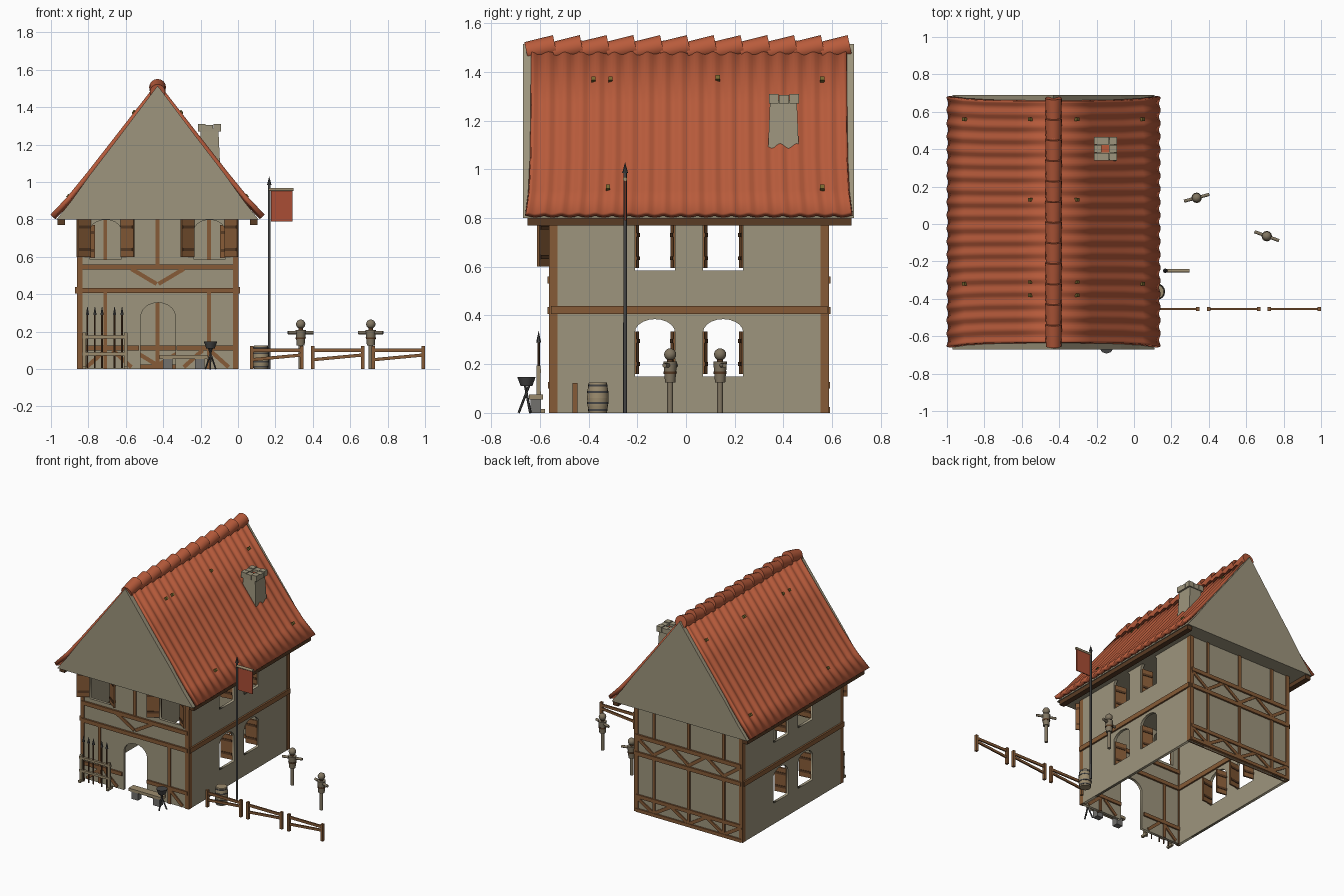
import bpy, bmesh, math
from mathutils import Vector, Matrix

if "Cube" in bpy.data.objects:
    bpy.data.objects.remove(bpy.data.objects["Cube"])


def material(name, r, g, b):
    m = bpy.data.materials.new(name)
    m.use_nodes = True
    m.diffuse_color = (r, g, b, 1)
    m.node_tree.nodes["Principled BSDF"].inputs["Base Color"].default_value = (r, g, b, 1)
    return m


PLASTER = material("plaster", .34, .30, .205)
TILE = material("roof_tile", .48, .105, .044)
TIMBER = material("timber", .24, .105, .038)
DARKWOOD = material("dark_wood", .10, .045, .018)
PALEWOOD = material("pale_wood", .33, .26, .155)
IRON = material("iron", .06, .06, .06)
STONE = material("stone", .17, .165, .155)
CANVAS = material("canvas", .22, .18, .12)
MOSS = material("moss", .19, .14, .03)
CLOTH = material("red_cloth", .40, .075, .035)
X, Y, Z = Vector((1, 0, 0)), Vector((0, 1, 0)), Vector((0, 0, 1))


def finish(name, bm, mat, smooth=False):
    bmesh.ops.recalc_face_normals(bm, faces=bm.faces)
    me = bpy.data.meshes.new(name)
    bm.to_mesh(me)
    bm.free()
    ob = bpy.data.objects.new(name, me)
    bpy.context.collection.objects.link(ob)
    me.materials.append(mat)
    if smooth:
        bpy.ops.object.select_all(action='DESELECT')
        ob.select_set(True)
        bpy.context.view_layer.objects.active = ob
        bpy.ops.object.shade_smooth_by_angle(angle=math.radians(40))
    return ob


def box(name, x0, x1, y0, y1, z0, z1, mat):
    bm = bmesh.new()
    m = Matrix.Translation(((x0 + x1) / 2, (y0 + y1) / 2, (z0 + z1) / 2)) @ Matrix.Diagonal((x1 - x0, y1 - y0, z1 - z0, 1))
    bmesh.ops.create_cube(bm, size=1, matrix=m)
    return finish(name, bm, mat)


def beam(name, p, q, width, depth, mat=TIMBER, ref=Y):
    """Square timber from p to q; depth is measured along ref."""
    p, q = Vector(p), Vector(q)
    a = (q - p).normalized()
    rot = Matrix((ref.cross(a), ref, a)).transposed().to_4x4()
    size = Matrix.Diagonal((width, depth, (q - p).length, 1))
    bm = bmesh.new()
    bmesh.ops.create_cube(bm, size=1, matrix=Matrix.Translation((p + q) / 2) @ rot @ size)
    return finish(name, bm, mat)


def rod(name, p, q, r0, r1, mat, segs=10):
    p, q = Vector(p), Vector(q)
    m = Matrix.Translation((p + q) / 2) @ (q - p).to_track_quat('Z', 'Y').to_matrix().to_4x4()
    bm = bmesh.new()
    bmesh.ops.create_cone(bm, cap_ends=True, segments=segs, radius1=r0, radius2=r1, depth=(q - p).length, matrix=m)
    return finish(name, bm, mat, True)


def arch(u0, u1, base, spring, top):
    c, r = (u0 + u1) / 2, (u1 - u0) / 2
    curve = [(c + r * math.cos(math.pi * i / 10), spring + (top - spring) * math.sin(math.pi * i / 10)) for i in range(11)]
    return [(u1, base)] + curve + [(u0, base)]


def wall(name, outline, holes, loc, turn):
    cu = bpy.data.curves.new(name, 'CURVE')
    cu.dimensions, cu.fill_mode, cu.extrude = '2D', 'BOTH', .01
    for pts in [outline] + holes:
        s = cu.splines.new('POLY')
        s.points.add(len(pts) - 1)
        for pt, (u, v) in zip(s.points, pts):
            pt.co = (u, v, 0, 1)
        s.use_cyclic_u = True
    ob = bpy.data.objects.new(name, cu)
    bpy.context.collection.objects.link(ob)
    ob.location, ob.rotation_euler = loc, (math.pi / 2, 0, turn)
    cu.materials.append(PLASTER)
    bpy.ops.object.select_all(action='DESELECT')
    ob.select_set(True)
    bpy.context.view_layer.objects.active = ob
    bpy.ops.object.convert(target='MESH')


def shutter(name, hx, hy, angle, z0, z1):
    d = Vector((math.cos(angle), math.sin(angle), 0))
    n, h = Z.cross(d), Vector((hx, hy, 0))
    mid = h + d * .043
    beam(name, mid + Z * z0, mid + Z * z1, .085, .012, TIMBER, n)
    for z in (z0 + .04, z1 - .04):
        beam(name + "_batten", h + d * .004 + Z * z, h + d * .08 + Z * z, .016, .02, DARKWOOD, n)


# Walls with arched openings
L, R, F, B, MID = -.85, -.01, -.545, .57, -.43
front_windows = [(-.79, -.625), (-.235, -.07)]
side_windows = [(-.21, -.045), (.07, .235)]
door = arch(-.52, -.335, 0, .28, .355)
wall("front_wall", [(L, 0), (L, .85), (R, .85), (R, 0)] + door,
     [arch(a, b, .585, .74, .798) for a, b in front_windows], (0, F, 0), 0)
wall("back_wall", [(L, 0), (L, .85), (R, .85), (R, 0)], [], (0, B, 0), 0)
side_holes = [arch(a, b, z, z + .18, z + .235) for a, b in side_windows for z in (.15, .585)]
for name, x in (("right_wall", L), ("left_wall", R)):
    wall(name, [(F, 0), (F, .85), (B, .85), (B, 0)], side_holes, (x, 0, 0), math.pi / 2)
    inward = 1 if x == L else -1
    for a, b in side_windows:
        for z in (.16, .595):
            shutter(name + "_shutter", x, a, math.pi / 2 - inward * math.radians(82), z, z + .175)
            shutter(name + "_shutter", x, b, -math.pi / 2 + inward * math.radians(82), z, z + .175)
            bpy.context.view_layer.update()
    # Storey rail along the side
    beam(name + "_rail", (x, F - .01, .422), (x, B + .01, .422), .034, .044, ref=X)
for a, b in front_windows:
    shutter("front_shutter", a, F - .012, math.radians(180 + 36), .60, .80)
    shutter("front_shutter", b, F - .012, math.radians(-36), .60, .80)

# Timber frame of the front and back
for side, y in (("front", F), ("back", B)):
    for x in (L + .003, R - .003):
        beam(side + "_corner_post", (x, y, 0), (x, y, .8), .03, .034)
    for z, w in ((.42, .028), (.545, .028)):
        beam(side + "_rail", (L, y, z), (R, y, z), w, .046)
    for x in (-.71, -.155):
        beam(side + "_lower_post", (x, y, 0), (x, y, .41), .02, .036)
    beam(side + "_upper_post", (MID, y, .55), (MID, y, .8), .022, .036)
for a, b in ((L, -.53), (-.33, R)):
    beam("front_base_rail", (a, F, .113), (b, F, .113), .026, .042)
    c = (a + b) / 2
    for s in (-1, 1):
        beam("front_base_brace", (c + s * .02, F, .1), (c + s * .12, F, .01), .022, .036)
for s in (-1, 1):
    beam("front_brace", (MID + s * .005, F, .455), (MID + s * .14, F, .535), .022, .036)
beam("back_base_rail", (L, B, .113), (R, B, .113), .026, .042)
beam("back_sill", (L, B, .012), (R, B, .012), .024, .042)
beam("back_lower_post", (MID, B, 0), (MID, B, .41), .02, .036)
for x in (-.71, -.155):
    beam("back_upper_post", (x, B, .55), (x, B, .8), .02, .036)
step = (R - L) / 6
for i in range(6):
    x = L + i * step
    for lo, hi in ((.02, .105), (.44, .54)):
        za, zb = (lo, hi) if i % 2 else (hi, lo)
        beam("back_brace", (x, B, za), (x + step, B, zb), .022, .036)

# Gable body under the roof
half = [(0, 1.515), (.19, 1.262), (.36, 1.04), (.46, .90), (.54, .80)]
bm = bmesh.new()
outline = half + [(-x, z) for x, z in half[:0:-1]]
face = bm.faces.new([bm.verts.new((MID + x, -.67, z)) for x, z in outline])
ext = bmesh.ops.extrude_face_region(bm, geom=[face])
bmesh.ops.translate(bm, vec=(0, 1.36, 0), verts=[v for v in ext['geom'] if isinstance(v, bmesh.types.BMVert)])
finish("gable_body", bm, PLASTER)

# Tiled slopes with rippled courses
slope = [(0, 1.525), (.2, 1.268), (.37, 1.05), (.48, .915), (.568, .822)]
WAVES, SUB = 19, 6
for name, s in (("right_roof", -1), ("left_roof", 1)):
    bm = bmesh.new()
    rows = []
    for k, (x, z) in enumerate(slope):
        reach = .645 + .022 * (k / 4) ** 3
        row = []
        for j in range(WAVES * SUB + 1):
            t = j / (WAVES * SUB)
            w = .006 * math.cos(2 * math.pi * WAVES * t)
            row.append(bm.verts.new((MID + s * (x + w * .8), .012 + reach * (2 * t - 1), z + w * .6)))
        rows.append(row)
    for r0, r1 in zip(rows, rows[1:]):
        for j in range(WAVES * SUB):
            quad = (r0[j], r1[j], r1[j + 1], r0[j + 1])
            bm.faces.new(quad if s > 0 else quad[::-1])
    ob = finish(name, bm, TILE, True)
    if ob.data.polygons[0].normal.z < 0:
        ob.data.flip_normals()
    mod = ob.modifiers.new("thickness", 'SOLIDIFY')
    mod.thickness, mod.offset = .024, -1
    x = MID + s * .515
    box(name + "_eave_beam", x - .02, x + .02, -.65, .68, .77, .80, DARKWOOD)
    # Moss patches
    for y, z in ((-.38, 1.375), (-.31, 1.375), (.13, 1.38), (.56, 1.375), (-.32, .93), (.56, .93)):
        x = .117 if z > 1 else .468
        beam("moss_patch", (MID + s * x, y, z), (MID + s * (x + .012), y, z - .0155), .022, .018, MOSS)

# Overlapping ridge tiles
for i in range(12):
    y = -.655 + i * .11
    rod("ridge_tile", (MID, y, 1.482), (MID, y + .118, 1.507), .041, .045, TILE, 16)

# Chimney
shaft = box("chimney", -.2, -.105, .345, .455, 1.03, 1.285, PLASTER)
for v in shaft.data.vertices:
    if v.co.z < 1.1:
        v.co.x += .012 if v.co.x > -.15 else -.012
        v.co.y += .01 if v.co.y > .4 else -.01
for i in range(3):
    for j in range(3):
        if (i, j) != (1, 1):
            x, y = -.153 + (i - 1) * .042, .402 + (j - 1) * .042
            box("chimney_cap_stone", x - .02, x + .02, y - .02, y + .02, 1.27, 1.31 - .005 * ((i + j) % 2), PLASTER)
box("chimney_flue", -.173, -.133, .382, .422, 1.283, 1.289, TILE)

# Flag and pole
PX, PY = .167, -.25
rod("flag_pole", (PX, PY, 0), (PX, PY, .99), .008, .007, IRON)
rod("flag_pole_tip", (PX, PY, .985), (PX, PY, 1.03), .012, 0, IRON, 8)
rod("flag_arm", (PX, PY, .96), (.297, PY, .96), .009, .009, PALEWOOD)
box("flag", .176, .291, PY - .003, PY + .003, .79, .955, CLOTH)

# Fence sections
for x0, x1 in ((.065, .35), (.39, .675), (.715, 1.0)):
    for x in (x0 + .009, x1 - .009):
        box("fence_post", x - .009, x + .009, -.465, -.445, 0, .122, TIMBER)
    beam("fence_top_rail", (x0, -.455, .1), (x1, -.455, .1), .019, .01)
    beam("fence_low_rail", (x0 + .01, -.455, .05), (x1 - .01, -.455, .075), .017, .01)

# Training dummies
for x, y, turn in ((.335, .14, 15), (.71, -.065, -20)):
    c, a = Vector((x, y, 0)), math.radians(turn)
    d = Vector((math.cos(a), math.sin(a), 0))
    rod("dummy_stake", c, c + Z * .14, .012, .012, CANVAS)
    rod("dummy_body", c + Z * .125, c + Z * .21, .021, .028, CANVAS, 12)
    rod("dummy_belt", c + Z * .16, c + Z * .17, .0265, .0275, DARKWOOD, 12)
    rod("dummy_arms", c - d * .07 + Z * .195, c + d * .07 + Z * .195, .009, .009, CANVAS)
    rod("dummy_neck", c + Z * .205, c + Z * .225, .012, .012, DARKWOOD)
    bm = bmesh.new()
    bmesh.ops.create_uvsphere(bm, u_segments=12, v_segments=8, radius=.025, matrix=Matrix.Translation(c + Z * .24))
    finish("dummy_head", bm, CANVAS, True)

# Barrel
c = Vector((.122, -.362, 0))
rings = [(0, .037), (.03, .042), (.062, .044), (.094, .042), (.125, .037)]
for (z0, r0), (z1, r1) in zip(rings, rings[1:]):
    rod("barrel_staves", c + Z * z0, c + Z * z1, r0, r1, PALEWOOD, 16)
for z, r in ((.012, .0405), (.04, .0445), (.085, .0445), (.113, .0405)):
    rod("barrel_hoop", c + Z * (z - .004), c + Z * (z + .004), r, r, IRON, 16)

# Bench
box("bench_seat", -.42, -.16, -.645, -.588, .055, .075, PALEWOOD)
for x in (-.375, -.205):
    box("bench_leg", x - .025, x + .025, -.638, -.595, 0, .055, STONE)

# Brazier
c = Vector((-.147, -.655, 0))
rod("brazier_bowl", c + Z * .11, c + Z * .148, .024, .038, IRON, 10)
for i in range(3):
    a = i * math.tau / 3 + .5
    d = Vector((math.cos(a), math.sin(a), 0))
    rod("brazier_leg", c + d * .032, c - d * .012 + Z * .115, .005, .005, IRON, 6)

# Spear rack
for x in (-.822, -.6):
    box("rack_post", x - .009, x + .009, -.613, -.597, 0, .195, PALEWOOD)
    box("rack_foot", x - .009, x + .009, -.632, -.578, 0, .016, PALEWOOD)
for z in (.08, .172):
    beam("rack_rail", (-.835, -.605, z), (-.588, -.605, z), .016, .018, PALEWOOD)
for x in (-.805, -.765, -.727, -.66, -.62):
    rod("spear_shaft", (x, -.605, .005), (x, -.605, .30), .005, .005, DARKWOOD, 6)
    rod("spear_head", (x, -.605, .29), (x, -.605, .338), .01, 0, IRON, 6)
